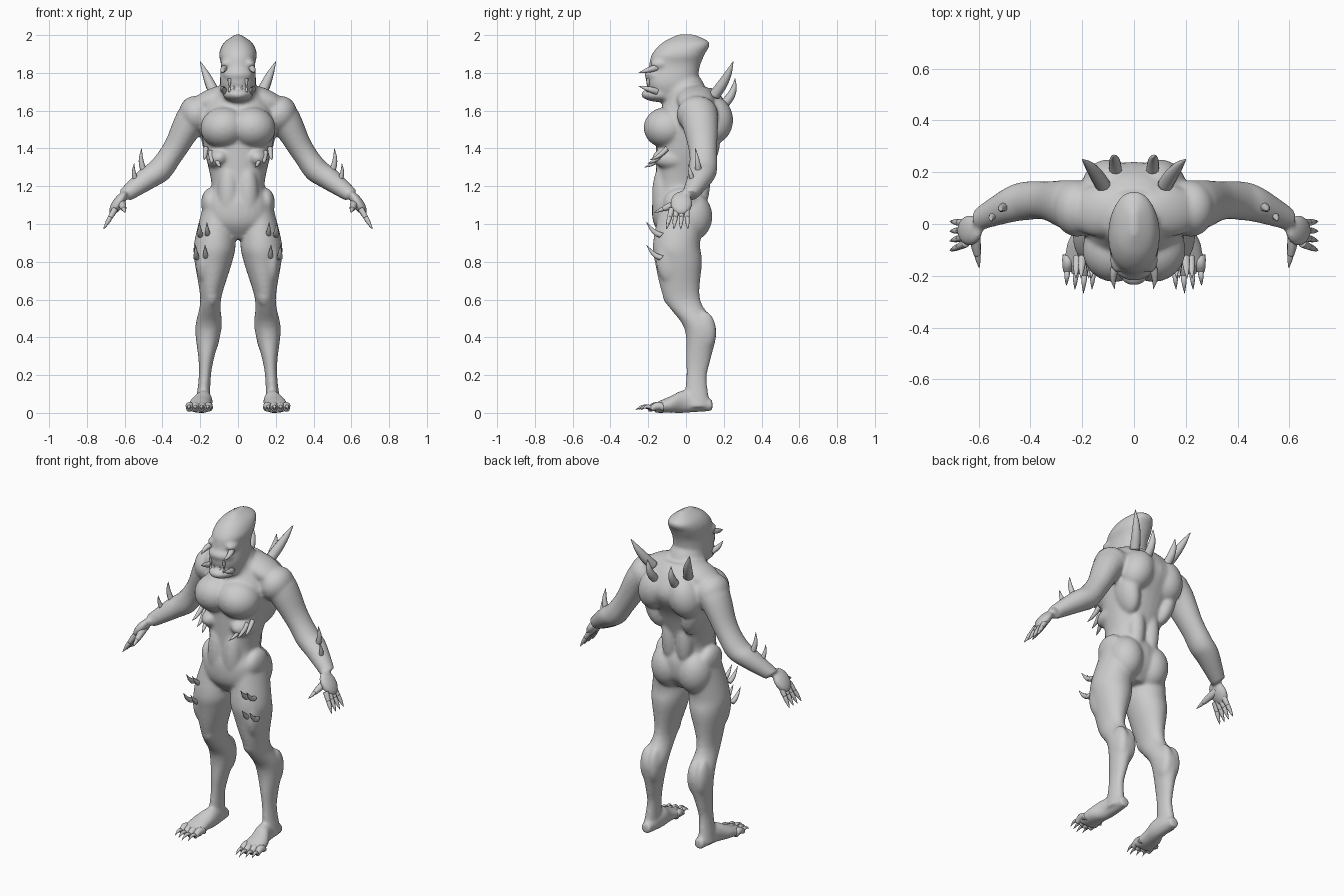
import bpy, bmesh, math
from mathutils import Vector, Matrix

old = bpy.data.objects.get("Cube")
if old:
    bpy.data.objects.remove(old)

grey = bpy.data.materials.new("hide grey")
grey.use_nodes = True
hide_colour = (0.6, 0.6, 0.6, 1)
grey.diffuse_color = hide_colour
grey.node_tree.nodes["Principled BSDF"].inputs["Base Color"].default_value = hide_colour

RIGHTWARD, BACKWARD, UPWARD = Matrix.Identity(3)


def resample(rows, steps=5):
    """Smooth the given stations with a Catmull-Rom spline."""
    stations = [Vector(row) for row in rows]
    padded = [stations[0], *stations, stations[-1]]
    smooth = []
    for before, start, end, after in zip(padded, padded[1:], padded[2:], padded[3:]):
        for step in range(steps):
            t = step / steps
            slope_in, slope_out = (end - before) / 2, (after - start) / 2
            ease = t * t * (3 - 2 * t)
            curve = start.lerp(end, ease)
            curve += slope_in * t * (1 - t) ** 2 - slope_out * t * t * (1 - t)
            smooth.append(curve)
    return smooth + [stations[-1]]


def loft(mesh, rows, across, along, sides=28, roundness=1.0):
    """Skin rings given as x, y, z, radius across, radius along."""
    def squared(value):
        return math.copysign(abs(value) ** roundness, value)

    rings = []
    for x, y, z, wide, deep in resample(rows):
        ring = []
        for side in range(sides):
            angle = math.tau * side / sides
            offset = across * wide * squared(math.cos(angle)) + along * deep * squared(math.sin(angle))
            ring.append(mesh.verts.new(Vector((x, y, z)) + offset))
        rings.append(ring)
    for lower, upper in zip(rings, rings[1:]):
        for side in range(sides):
            mesh.faces.new((lower[side - 1], lower[side], upper[side], upper[side - 1]))
    mesh.faces.new(rings[0][::-1])
    mesh.faces.new(rings[-1])


def muscle(mesh, centre, radii, tilt=0.0):
    """Ellipsoid mass, tilted about the depth axis."""
    matrix = Matrix.Translation(centre) @ Matrix.Rotation(tilt, 4, "Y") @ Matrix.Diagonal((*radii, 1))
    bmesh.ops.create_uvsphere(mesh, u_segments=24, v_segments=14, radius=1, matrix=matrix)


def horn(mesh, base, reach, radius, sag=(0, 0, 0), blunt=0.06):
    """Tapering spike from a base along a reach, its middle pushed by sag."""
    base, reach, sag = Vector(base), Vector(reach), Vector(sag)
    across = reach.orthogonal().normalized()
    rows = []
    for step in range(4):
        t = step / 3
        centre = base + reach * t + sag * (4 * t * (1 - t))
        thickness = radius * (1 - t * t * (1 - blunt))
        rows.append((*centre, thickness, thickness))
    loft(mesh, rows, across, reach.normalized().cross(across), sides=10)


def finish(mesh, name):
    """Turn a built mesh into a mirrored, smooth object."""
    bmesh.ops.recalc_face_normals(mesh, faces=mesh.faces)
    for face in mesh.faces:
        face.smooth = True
    data = bpy.data.meshes.new(name)
    mesh.to_mesh(data)
    mesh.free()
    data.materials.append(grey)
    part = bpy.data.objects.new(name, data)
    bpy.context.scene.collection.objects.link(part)
    part.modifiers.new("both sides", "MIRROR").use_mirror_merge = False
    return part


body = bmesh.new()

# torso from crotch to neck: height, depth centre, half width, half depth
torso = [(.92, -.03, .07, .08), (1, -.03, .17, .14), (1.1, -.03, .18, .15), (1.2, -.03, .14, .13),
         (1.4, 0, .18, .16), (1.55, .04, .2, .2), (1.66, .05, .16, .15), (1.72, .03, .12, .11)]
loft(body, [(0, y, z, wide, deep) for z, y, wide, deep in torso],
     RIGHTWARD, BACKWARD, roundness=.9)
muscle(body, centre=(0, -.01, 1.67), radii=(.11, .12, .15))

# skull with a swept crest
skull = [(1.66, -.09, .07, .06), (1.74, -.08, .095, .13), (1.84, -.06, .09, .135),
         (1.9, -.04, .1, .14), (1.96, 0, .075, .125), (2.005, 0, .01, .04)]
loft(body, [(0, y, z, wide, deep) for z, y, wide, deep in skull],
     RIGHTWARD, BACKWARD, roundness=.9)

# lower jaw, snout and brow
muscle(body, centre=(0, -.13, 1.685), radii=(.08, .11, .04))
muscle(body, centre=(0, -.16, 1.79), radii=(.08, .06, .04))
muscle(body, centre=(.06, -.14, 1.85), radii=(.035, .05, .025), tilt=.3)

# arm from collar to wrist, nearly round in section
arm = [(.12, .06, 1.61, .1), (.24, .07, 1.56, .1), (.34, .09, 1.39, .075), (.41, .09, 1.29, .075),
       (.48, .075, 1.24, .07), (.6, .02, 1.15, .045)]
loft(body, [(*spot, radius, radius * .88) for *spot, radius in arm],
     BACKWARD, (RIGHTWARD + UPWARD).normalized())
muscle(body, centre=(.635, -.025, 1.11), radii=(.03, .06, .075), tilt=-.6)

# leg from hip to heel, splaying outward toward the ground
leg = [(1.08, -.02, .08, .12), (.9, -.05, .11, .125), (.8, -.04, .1, .125), (.6, -.02, .055, .095),
       (.45, .075, .07, .085), (.28, .065, .04, .065), (.18, .055, .032, .055), (.03, .06, .04, .07)]
loft(body, [(.19 - .075 * z, y, z, wide, deep) for z, y, wide, deep in leg], RIGHTWARD, BACKWARD)

# foot from heel to ball: position, half width, half height
foot = [(.18, .14, .04, .03, .03), (.18, 0, .06, .045, .06), (.2, -.08, .045, .06, .045),
        (.2, -.17, .025, .07, .025)]
loft(body, foot, RIGHTWARD, UPWARD)

# chest, shoulder cap, shoulder blade, flank and neck slope
muscle(body, centre=(.075, -.1, 1.51), radii=(.125, .125, .11), tilt=.15)
muscle(body, centre=(.22, .06, 1.58), radii=(.09, .11, .1), tilt=.4)
muscle(body, centre=(.1, .14, 1.55), radii=(.1, .11, .13), tilt=-.3)
muscle(body, centre=(.13, .09, 1.43), radii=(.06, .09, .14), tilt=.25)
muscle(body, centre=(.13, .05, 1.66), radii=(.14, .1, .06), tilt=.4)

# lower back, buttock, hip, belly and rib edge
muscle(body, centre=(.05, .08, 1.24), radii=(.05, .05, .16))
muscle(body, centre=(.09, .03, 1.04), radii=(.1, .11, .13))
muscle(body, centre=(.15, -.03, 1.11), radii=(.045, .09, .08))
muscle(body, centre=(.05, -.12, 1.15), radii=(.06, .06, .17))
muscle(body, centre=(.1, -.06, 1.35), radii=(.07, .12, .06), tilt=.5)

# outer thigh, knee and the two calf heads
muscle(body, centre=(.18, -.08, .82), radii=(.045, .08, .14))
muscle(body, centre=(.14, -.07, .63), radii=(.045, .055, .07))
for calf in (.135, .185):
    muscle(body, centre=(calf, .095, .43), radii=(.04, .065, .11))

# fuse the flesh into one skin
flesh = finish(body, "body")
fuse = flesh.modifiers.new("fuse", "REMESH")
fuse.mode, fuse.voxel_size, fuse.use_smooth_shade = "VOXEL", .008, True
soften = flesh.modifiers.new("soften", "SMOOTH")
soften.factor, soften.iterations = .5, 14

# fingers and toes with their claws
fingers, toes = bmesh.new(), bmesh.new()
finger_claws, toe_claws = bmesh.new(), bmesh.new()
for digit in range(4):
    root = Vector((.65, -.075 + .026 * digit, 1.08))
    bone = Vector((.026, -.012 + .005 * digit, -.045))
    knuckle = root + bone
    horn(fingers, root, bone, radius=.016, blunt=.8)
    horn(fingers, knuckle, bone * .8, radius=.013, blunt=.7)
    horn(finger_claws, knuckle + bone * .6, bone * .8, radius=.009)

    toe = Vector((.155 + .033 * digit, -.12, .03))
    stride = Vector((.004, -.08 + .008 * abs(digit - 1), -.008))
    horn(toes, toe, stride, radius=.023, sag=UPWARD * .01, blunt=.7)
    horn(toe_claws, toe + stride * .85, stride, radius=.012, sag=UPWARD * .014)

# thumb
thumb, thumb_bone = Vector((.62, -.02, 1.12)), Vector((-.015, -.1, -.04))
horn(fingers, thumb, thumb_bone, radius=.023, blunt=.6)
horn(finger_claws, thumb + thumb_bone * .9, thumb_bone * .6, radius=.012)
for digits, name in ((fingers, "fingers"), (toes, "toes"),
                     (finger_claws, "finger_claws"), (toe_claws, "toe_claws")):
    finish(digits, name)

# spikes growing from the back and forearms
back_spikes = bmesh.new()
horn(back_spikes, base=(.12, .15, 1.68), reach=(.08, .1, .18), radius=.03, sag=BACKWARD * .01)
horn(back_spikes, base=(.07, .19, 1.62), reach=(.01, .07, .15), radius=.026, sag=BACKWARD * .02)
finish(back_spikes, "back_spikes")
forearm_spikes = bmesh.new()
horn(forearm_spikes, base=(.49, .07, 1.26), reach=(.02, -.02, .14), radius=.018, sag=RIGHTWARD * .012)
horn(forearm_spikes, base=(.53, .04, 1.21), reach=(.02, -.03, .11), radius=.015, sag=RIGHTWARD * .01)
finish(forearm_spikes, "forearm_spikes")

# rows of spikes on ribs and thighs
rib_spikes, thigh_spikes = bmesh.new(), bmesh.new()
for row in range(3):
    horn(rib_spikes, base=(.17 - .025 * row, -.1 - .015 * row, 1.4 - .02 * row),
         reach=(.01 - .02 * row, -.09, -.06), radius=.014, sag=UPWARD * -.01)
for inner, outer, height in ((.16, .2, .94), (.17, .22, .82)):
    for across in (inner, outer):
        horn(thigh_spikes, base=(across, -.13, height), reach=(.005, -.08, .07),
             radius=.016, sag=UPWARD * -.014)
finish(rib_spikes, "rib_spikes")
finish(thigh_spikes, "thigh_spikes")

# mandibles and fangs
mouth = bmesh.new()
for height, lift in ((1.83, -.03), (1.7, .03)):
    horn(mouth, base=(.065, -.15, height), reach=(.01, -.1, lift), radius=.018, sag=RIGHTWARD * .01)
for fang in (.02, .045):
    spot = Vector((fang, -.2, 1.77))
    horn(mouth, spot, UPWARD * -.05, radius=.01)
    horn(mouth, spot - UPWARD * .07, UPWARD * .035, radius=.008)
finish(mouth, "mandibles_and_fangs")
